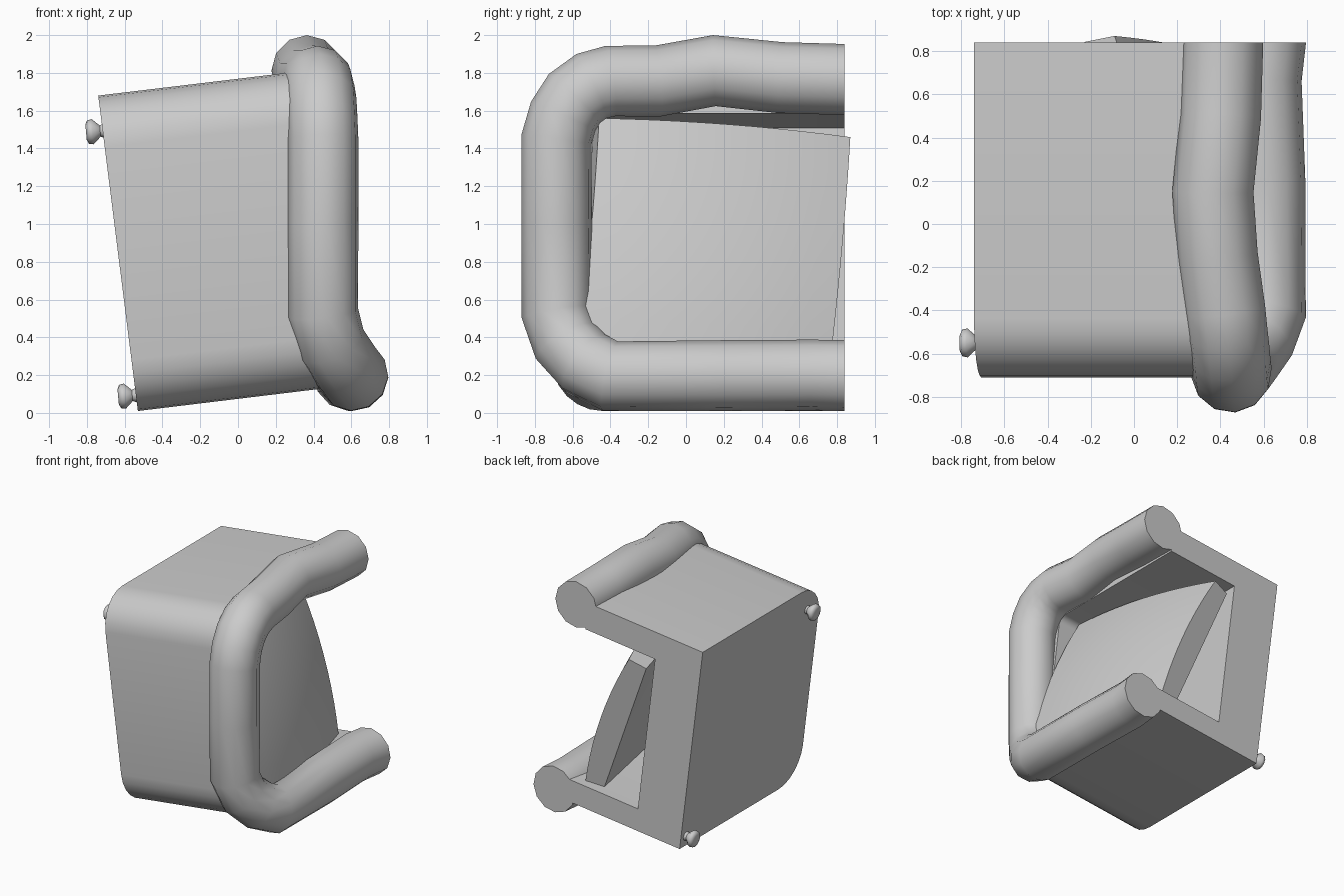
import bpy, bmesh, math
from mathutils import Vector

if "Cube" in bpy.data.objects:
    bpy.data.objects.remove(bpy.data.objects["Cube"])

grey = bpy.data.materials.new("plain grey")
grey.diffuse_color = (0.6, 0.6, 0.6, 1)
grey.use_nodes = True
grey.node_tree.nodes["Principled BSDF"].inputs["Base Color"].default_value = grey.diffuse_color


def finish(name, bm, angle=35):
    bmesh.ops.recalc_face_normals(bm, faces=bm.faces[:])
    me = bpy.data.meshes.new(name)
    bm.to_mesh(me)
    bm.free()
    me.materials.append(grey)
    ob = bpy.data.objects.new(name, me)
    bpy.context.collection.objects.link(ob)
    smooth(ob, angle)
    return ob


def smooth(ob, angle):
    bpy.ops.object.select_all(action='DESELECT')
    ob.select_set(True)
    bpy.context.view_layer.objects.active = ob
    bpy.ops.object.shade_smooth_by_angle(angle=math.radians(angle))


# Shell: leaning U-shaped casing, open at the back end and on the right
BACK = 0.84


def place(s, y, w):
    """s runs left to right, w runs up the leaning casing."""
    k = w / 1.67
    left = Vector((-0.53 - 0.21 * k, y, 0.01 + w))
    right = Vector((0.50 - 0.20 * k, y, 0.135 + w))
    return left.lerp(right, s)


def u_profile(front, low, high, r, n=6):
    pts = [(BACK, high)]
    for cw, a0 in ((high - r, 90), (low + r, 180)):
        for i in range(n + 1):
            a = math.radians(a0 + 90 * i / n)
            pts.append((front + r + r * math.cos(a), cw + r * math.sin(a)))
    return pts + [(BACK, low)]


outer = u_profile(-0.71, 0.0, 1.67, 0.27)
inner = u_profile(-0.50, 0.18, 1.45, 0.06)
bm = bmesh.new()
rings = [[bm.verts.new(place(s, y, w)) for y, w in prof]
         for s, prof in ((0, outer), (1, outer), (1, inner), (0.39, inner))]
for a, b in zip(rings, rings[1:]):
    for i in range(len(a) - 1):
        bm.faces.new((a[i], a[i + 1], b[i + 1], b[i]))
bm.faces.new(rings[0])
bm.faces.new(rings[3])
# C-shaped back end
for e in (0, -1):
    bm.faces.new([r[e] for r in rings])
bm.faces.new((rings[0][0], rings[0][-1], rings[3][-1], rings[3][0]))
finish("casing", bm)

# Rim: thick tube along the open right edge
path = [(.41, .84, 1.765), (.40, .5, 1.775), (.365, .15, 1.812), (.385, -.15, 1.757),
        (.42, -.4, 1.757), (.43, -.5, 1.73), (.44, -.59, 1.665), (.445, -.65, 1.57),
        (.45, -.685, 1.45), (.45, -.685, 1.0), (.45, -.685, .53), (.49, -.63, .37),
        (.56, -.53, .26), (.61, -.4, .195), (.605, .2, .197), (.588, .67, .2),
        (.61, .84, .197)]
cu = bpy.data.curves.new("rim", 'CURVE')
cu.dimensions = '3D'
cu.bevel_depth = 0.188
cu.bevel_resolution = 4
cu.use_fill_caps = True
sp = cu.splines.new('POLY')
sp.points.add(len(path) - 1)
for p, co in zip(sp.points, path):
    p.co = (*co, 1)
cu.materials.append(grey)
rim = bpy.data.objects.new("rim", cu)
bpy.context.collection.objects.link(rim)
bpy.ops.object.select_all(action='DESELECT')
rim.select_set(True)
bpy.context.view_layer.objects.active = rim
bpy.ops.object.convert(target='MESH')
rim = bpy.context.view_layer.objects.active
# keep both tube ends flush with the back plane
for v in rim.data.vertices:
    if v.co.y > 0.78:
        v.co.y = BACK
smooth(rim, 50)

# Screen: domed slab leaning back inside the casing
TL, TR = Vector((.17, -.46, 1.56)), Vector((-.09, .87, 1.46))
BL, BR = Vector((.58, -.56, .38)), Vector((.38, .765, .28))
normal = (TR - BL).cross(TL - BR).normalized()
if normal.x < 0:
    normal = -normal
N = 10
bm = bmesh.new()
front, rear = [], []
for i in range(N + 1):
    for j in range(N + 1):
        u, v = i / N, j / N
        flat = BL.lerp(BR, u).lerp(TL.lerp(TR, u), v)
        bulge = 0.11 * (1 - 0.5 * ((2 * u - 1) ** 2 + (2 * v - 1) ** 2))
        front.append(bm.verts.new(flat + normal * bulge))
        rear.append(bm.verts.new(flat - normal * 0.15))
for g in (front, rear):
    for i in range(N):
        for j in range(N):
            k = i * (N + 1) + j
            bm.faces.new((g[k], g[k + 1], g[k + N + 2], g[k + N + 1]))
for i in range(N):
    M = N + 1
    for a, b in ((i, i + 1), (N * M + i, N * M + i + 1),
                 (i * M, i * M + M), (i * M + N, i * M + M + N)):
        bm.faces.new((front[a], front[b], rear[b], rear[a]))
finish("screen", bm)


# Knobs: two small studs on the left face
def knob(name, x, y, z):
    prof = [(-.05, .035), (.0, .042), (.03, .03), (.07, .067), (.095, .062), (.105, .04)]
    axis = Vector((-0.995, 0, -0.09))
    side, up = Vector((0, 1, 0)), Vector((-0.09, 0, 0.995))
    n = 12
    bm = bmesh.new()
    rs = []
    for d, r in prof:
        rs.append([bm.verts.new(Vector((x, y, z)) + axis * d
                                + side * (r * math.cos(2 * math.pi * i / n))
                                + up * (r * math.sin(2 * math.pi * i / n)))
                   for i in range(n)])
    for a, b in zip(rs, rs[1:]):
        for i in range(n):
            bm.faces.new((a[i], a[(i + 1) % n], b[(i + 1) % n], b[i]))
    bm.faces.new(rs[0])
    bm.faces.new(rs[-1])
    finish(name, bm, 60)


knob("upper_knob", -0.70, -0.55, 1.495)
knob("lower_knob", -0.53, 0.77, 0.095)
